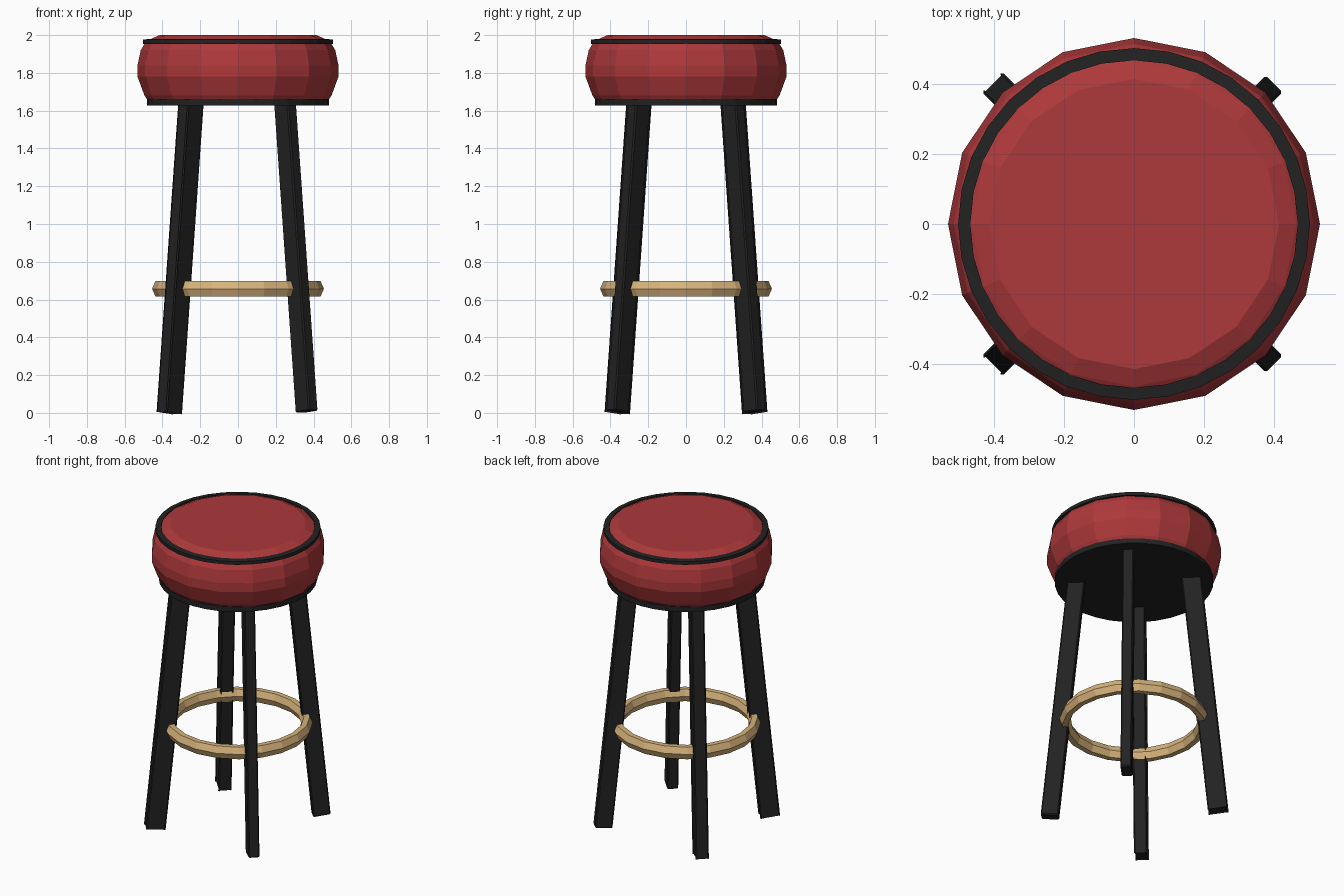
import bpy, bmesh, math
from mathutils import Vector

if "Cube" in bpy.data.objects:
    bpy.data.objects.remove(bpy.data.objects["Cube"])


def material(name, rgb):
    m = bpy.data.materials.new(name)
    m.diffuse_color = (*rgb, 1)
    m.use_nodes = True
    m.node_tree.nodes["Principled BSDF"].inputs["Base Color"].default_value = m.diffuse_color
    return m


RED = material("red_leather", (0.42, 0.04, 0.043))
BLACK = material("black_paint", (0.016, 0.016, 0.016))
WOOD = material("pale_wood", (0.68, 0.45, 0.20))


def finish(name, bm, mat):
    bmesh.ops.recalc_face_normals(bm, faces=bm.faces)
    me = bpy.data.meshes.new(name)
    bm.to_mesh(me)
    bm.free()
    me.materials.append(mat)
    ob = bpy.data.objects.new(name, me)
    bpy.context.collection.objects.link(ob)
    return ob


def lathe(name, profile, sides, mat, closed=False):
    """Revolve (radius, z) points; open profiles get capped ends."""
    bm = bmesh.new()
    rings = []
    for r, z in profile:
        rings.append([bm.verts.new((r * math.cos(2 * math.pi * i / sides),
                                    r * math.sin(2 * math.pi * i / sides), z))
                      for i in range(sides)])
    pairs = list(zip(rings, rings[1:]))
    if closed:
        pairs.append((rings[-1], rings[0]))
    else:
        bm.faces.new(rings[0])
        bm.faces.new(rings[-1])
    for a, b in pairs:
        for i in range(sides):
            j = (i + 1) % sides
            bm.faces.new((a[i], a[j], b[j], b[i]))
    return finish(name, bm, mat)


# Padded seat cushion
lathe("seat_cushion", [(0.475, 1.65), (0.495, 1.68), (0.532, 1.78), (0.532, 1.84),
                       (0.515, 1.92), (0.49, 1.962), (0.465, 1.978), (0.415, 2.0)],
      16, RED)

# Piping around the top edge and base plate under the seat
lathe("seat_piping", [(0.468, 1.954), (0.503, 1.954), (0.503, 1.976), (0.468, 1.98)],
      32, BLACK, closed=True)
lathe("seat_base", [(0.483, 1.628), (0.483, 1.662)], 32, BLACK)

# Footrest ring with a hexagonal section
lathe("footrest_ring", [(0.455, 0.657), (0.437, 0.698), (0.402, 0.698),
                        (0.385, 0.657), (0.402, 0.617), (0.437, 0.617)],
      20, WOOD, closed=True)


# Four splayed legs, turned to face outward along the diagonals
def leg(name, angle):
    out = Vector((math.cos(angle), math.sin(angle), 0))
    side = Vector((-out.y, out.x, 0))
    bm = bmesh.new()
    bmesh.ops.create_cube(bm, size=1)
    for v in bm.verts:
        x, y, top = v.co.x, v.co.y, v.co.z > 0
        radius = 0.352 if top else 0.514
        z = 1.64 if top else 0.006 + 0.012 * x
        v.co = out * (radius + x * 0.108) + side * (y * 0.068) + Vector((0, 0, z))
    bmesh.ops.bevel(bm, geom=bm.edges[:], offset=0.007, segments=1, affect='EDGES')
    finish(name, bm, BLACK)


for name, deg in (("back_right_leg", 45), ("back_left_leg", 135),
                  ("front_left_leg", 225), ("front_right_leg", 315)):
    leg(name, math.radians(deg))
